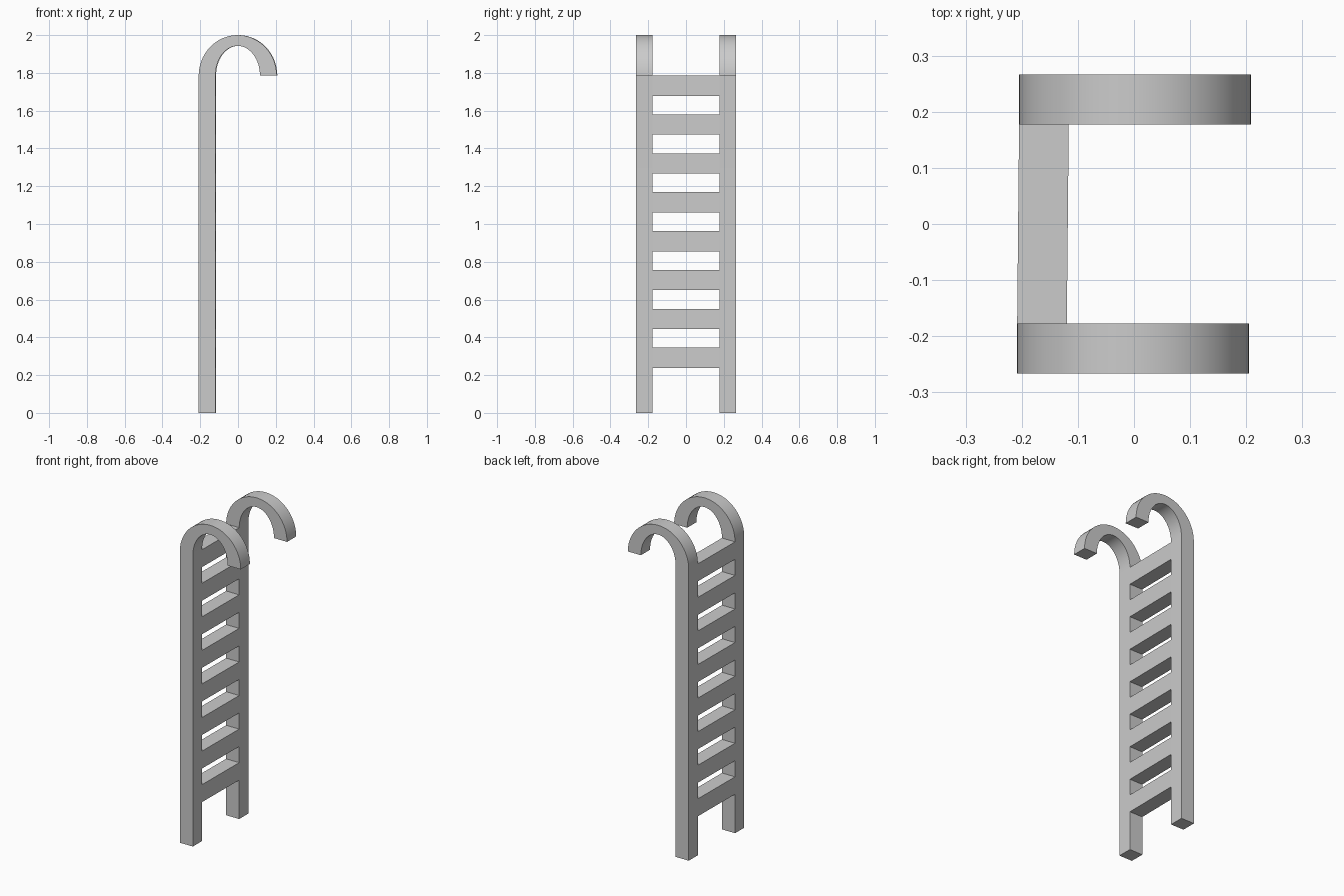
import bpy, bmesh, math

if "Cube" in bpy.data.objects:
    bpy.data.objects.remove(bpy.data.objects["Cube"])

HOOK_Z = 1.785           # height where the straight rail bends into the hook
OUT_R, IN_R = 0.2065, 0.118
OUT_H, IN_H = 0.215, 0.158
INNER_Y, OUTER_Y = 0.1775, 0.266
SKEW = 0.0017            # the two rails are very slightly offset in x
SEGMENTS = 32


def finish(name, bm):
    bmesh.ops.recalc_face_normals(bm, faces=bm.faces)
    mesh = bpy.data.meshes.new(name)
    bm.to_mesh(mesh)
    bm.free()
    obj = bpy.data.objects.new(name, mesh)
    bpy.context.collection.objects.link(obj)
    return obj


def rail(name, side):
    # Rectangular section swept up the post and around the hook
    sections = [(-OUT_R, 0, -IN_R, 0)]
    for i in range(SEGMENTS + 1):
        a = math.pi * (1 - i / SEGMENTS)
        c, s = math.cos(a), math.sin(a)
        sections.append((OUT_R * c, HOOK_Z + OUT_H * s, IN_R * c, HOOK_Z + IN_H * s))
    bm = bmesh.new()
    rings = []
    for ox, oz, ix, iz in sections:
        corners = ((ox, INNER_Y, oz), (ix, INNER_Y, iz), (ix, OUTER_Y, iz), (ox, OUTER_Y, oz))
        rings.append([bm.verts.new((x + side * SKEW, side * y, z)) for x, y, z in corners])
    for a, b in zip(rings, rings[1:]):
        for j in range(4):
            k = (j + 1) % 4
            bm.faces.new((a[j], a[k], b[k], b[j]))
    bm.faces.new(rings[0])
    bm.faces.new(rings[-1])
    obj = finish(name, bm)
    bpy.ops.object.select_all(action='DESELECT')
    obj.select_set(True)
    bpy.context.view_layer.objects.active = obj
    bpy.ops.object.shade_smooth_by_angle(angle=math.radians(30))


def rung(name, z):
    # Flat block spanning the rails, following their slight offset
    bm = bmesh.new()
    bmesh.ops.create_cube(bm, size=1)
    for v in bm.verts:
        side = 1 if v.co.y > 0 else -1
        v.co = (-(OUT_R + IN_R) / 2 + v.co.x * (OUT_R - IN_R) + side * SKEW,
                side * INNER_Y, z + v.co.z * 0.107)
    finish(name, bm)


rail("front_rail", -1)
rail("back_rail", 1)

# Eight evenly spaced rungs
for n in range(8):
    rung(f"rung_{n + 1}", 0.292 + n * 0.2057)
